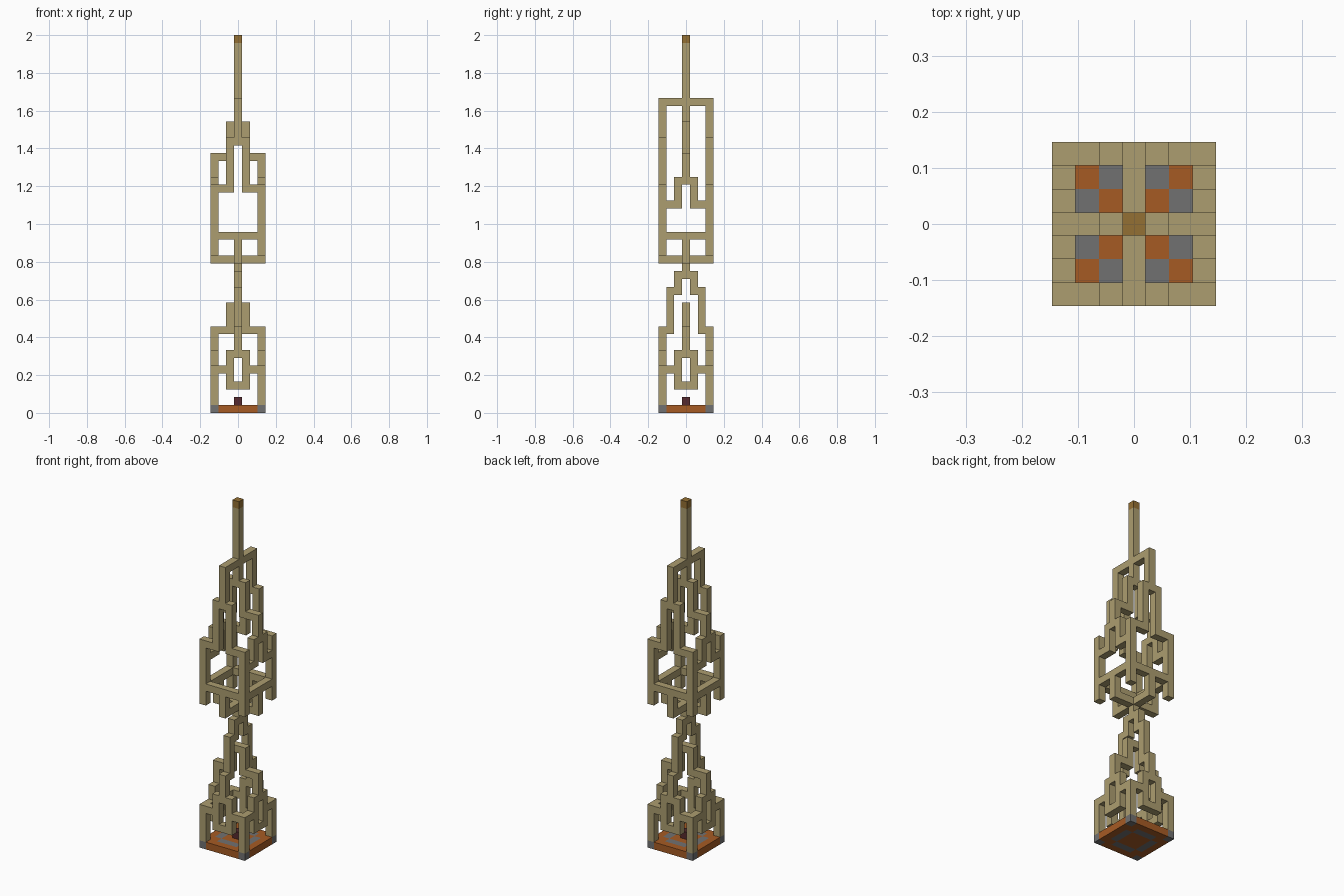
import bpy
import bmesh
from mathutils import Matrix, Vector

cube = bpy.data.objects.get("Cube")
if cube:
    bpy.data.objects.remove(cube, do_unlink=True)

V = 2 / 48   # edge of one building block
EDGE = 3     # outermost block index from the centre


def material(name, rgb):
    linear = [((c / 255 + 0.055) / 1.055) ** 2.4 for c in rgb] + [1]
    m = bpy.data.materials.new(name)
    m.use_nodes = True
    m.diffuse_color = linear
    m.node_tree.nodes["Principled BSDF"].inputs["Base Color"].default_value = linear
    return m


TAN = material("tan wood", (172, 157, 112))
ORANGE = material("orange clay", (166, 91, 36))
GREY = material("grey stone", (113, 113, 113))
BROWN = material("brown cap", (148, 112, 52))
MAROON = material("dark maroon", (86, 42, 46))


def add_object(name, bm, *mats):
    mesh = bpy.data.meshes.new(name)
    bm.to_mesh(mesh)
    bm.free()
    for m in mats:
        mesh.materials.append(m)
    obj = bpy.data.objects.new(name, mesh)
    bpy.context.collection.objects.link(obj)
    return obj


def build(name, boxes, mat=TAN):
    """Boxes are inclusive block ranges: x0, x1, y0, y1, z0, z1."""
    bm = bmesh.new()
    for x0, x1, y0, y1, z0, z1 in boxes:
        size = Vector((x1 - x0 + 1, y1 - y0 + 1, z1 - z0 + 1)) * V
        mid = Vector((x0 + x1, y0 + y1, z0 + z1 + 1)) * V / 2
        bmesh.ops.create_cube(bm, size=1, matrix=Matrix.Translation(mid) @ Matrix.Diagonal(size).to_4x4())
    return add_object(name, bm, mat)


def span(side, a, b):
    return (a, b) if side > 0 else (-b, -a)


def corners(z0, z1):
    return [(x, x, y, y, z0, z1) for x in (-EDGE, EDGE) for y in (-EDGE, EDGE)]


def on_axis(axis, out, across, z0, z1):
    """Box reaching along x or y, with a given range across."""
    return (*out, *across, z0, z1) if axis == "x" else (*across, *out, z0, z1)


def spine(axis, segments):
    """Stepped rib in the middle plane, mirrored to both sides."""
    return [on_axis(axis, span(s, a, b), (0, 0), z0, z1)
            for s in (-1, 1) for a, b, z0, z1 in segments]


def panel(axis, segments):
    """Pattern on both opposite faces; each segment is mirrored unless centred."""
    boxes = []
    for d in (-EDGE, EDGE):
        for a, b, z0, z1 in segments:
            ranges = [(a, b)] if a < 0 else [span(s, a, b) for s in (-1, 1)]
            boxes += [on_axis(axis, (d, d), r, z0, z1) for r in ranges]
    return boxes


def arch(axis, base, top):
    return panel(axis, [(1, 2, base, base), (1, 1, base + 1, top - 1), (-1, 1, top, top)])


# Inlaid base slab, coloured tile by tile
bm = bmesh.new()
bmesh.ops.create_grid(bm, x_segments=7, y_segments=7, size=3.5 * V)
for f in bm.faces:
    c = f.calc_center_median() / V
    tile = tuple(sorted((abs(round(c.x)), abs(round(c.y)))))
    f.material_index = int(tile in {(3, 3), (1, 2), (0, 2)})
base = add_object("base_slab", bm, ORANGE, GREY)
slab = base.modifiers.new("thickness", "SOLIDIFY")
slab.thickness = V
slab.offset = 1

build("centre_block", [(0, 0, 0, 0, 1, 1)], MAROON)

# Lower tower: corner legs, window frames and stepped ribs
build("lower_corner_legs", corners(1, 5))
frame = [(-1, 1, 3, 3), (1, 1, 4, 6), (-1, 1, 7, 7), (2, 2, 5, 5)]
for axis, name in (("x", "side"), ("y", "front_back")):
    build("lower_frames_" + name, panel(axis, frame))
build("lower_side_ribs", spine("x", [(3, 3, 8, 10), (1, 2, 10, 10), (1, 1, 11, 13)])
      + [(0, 0, 0, 0, 13, 13)])
build("lower_front_back_ribs",
      spine("y", [(3, 3, 8, 10), (2, 2, 10, 15), (1, 1, 15, 17)]))
build("neck", [(0, 0, 0, 0, 17, 18)])

# Waist: cross beams, hangers and square ring
build("cross_beams", [(-3, 3, 0, 0, 19, 19)] + spine("y", [(1, 3, 19, 19)]))
build("ring_hangers", spine("x", [(3, 3, 20, 21)]) + spine("y", [(3, 3, 20, 21)]))
build("square_ring", panel("y", [(-3, 3, 22, 22)]) + panel("x", [(-2, 2, 22, 22)]))

# Upper tower: corner posts, arches and ribs
build("upper_corner_posts", corners(20, 21) + corners(23, 28))
build("upper_side_arches", arch("x", 26, 29))
build("upper_front_back_arches", arch("y", 28, 34))
build("upper_side_ribs", spine("x", [(3, 3, 30, 32), (1, 2, 32, 32), (1, 1, 33, 36)]))
build("upper_front_back_ribs", spine("y", [(3, 3, 35, 39), (1, 2, 39, 39)]))

# Mast and its cap
build("mast", [(0, 0, 0, 0, 36, 46)])
build("mast_cap", [(0, 0, 0, 0, 47, 47)], BROWN)
